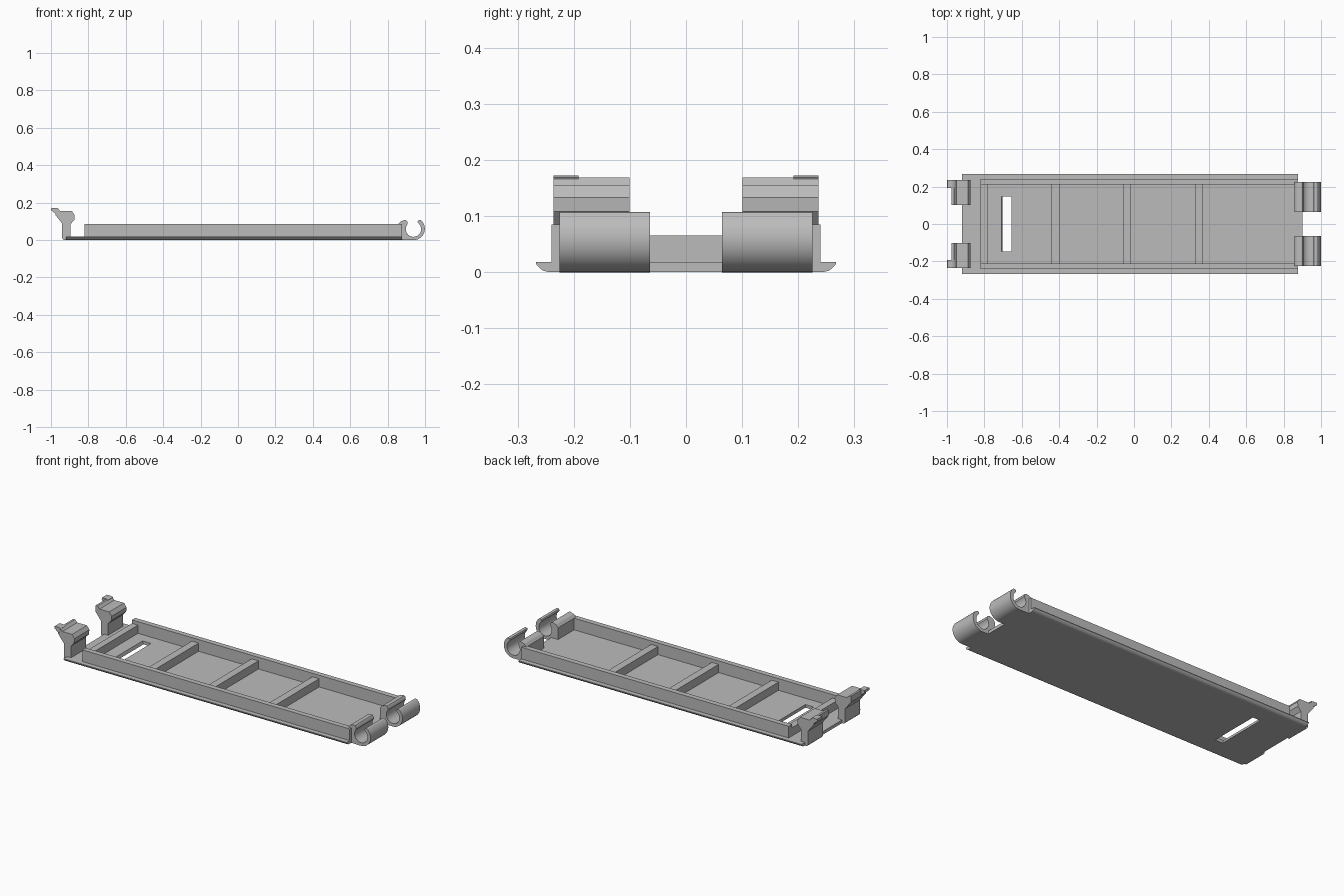
import bpy, bmesh, math

old = bpy.data.objects.get("Cube")
if old:
    bpy.data.objects.remove(old, do_unlink=True)

GREY = (0.5, 0.5, 0.5, 1)
mat = bpy.data.materials.new("plain grey")
mat.use_nodes = True
mat.diffuse_color = GREY
mat.node_tree.nodes["Principled BSDF"].inputs["Base Color"].default_value = GREY


def prism(name, profile, lo, hi, axis):
    """Extrude a 2D profile: axis 'y' takes (x, z) points, axis 'x' takes (y, z)."""
    def place(p, t):
        return (p[0], t, p[1]) if axis == "y" else (t, p[0], p[1])
    bm = bmesh.new()
    rings = [[bm.verts.new(place(p, t)) for p in profile] for t in (lo, hi)]
    bm.faces.new(rings[0])
    bm.faces.new(rings[1])
    n = len(profile)
    for i in range(n):
        j = (i + 1) % n
        bm.faces.new((rings[0][i], rings[0][j], rings[1][j], rings[1][i]))
    bmesh.ops.recalc_face_normals(bm, faces=bm.faces)
    me = bpy.data.meshes.new(name)
    bm.to_mesh(me)
    bm.free()
    me.materials.append(mat)
    ob = bpy.data.objects.new(name, me)
    bpy.context.collection.objects.link(ob)
    return ob


def box(name, x0, x1, y0, y1, z0, z1):
    return prism(name, [(x0, z0), (x1, z0), (x1, z1), (x0, z1)], y0, y1, "y")


def arc(cx, cz, r, a0, a1, n):
    angles = [math.radians(a0 + (a1 - a0) * i / n) for i in range(n + 1)]
    return [(cx + r * math.cos(a), cz + r * math.sin(a)) for a in angles]


def smooth(ob):
    bpy.ops.object.select_all(action="DESELECT")
    ob.select_set(True)
    bpy.context.view_layer.objects.active = ob
    bpy.ops.object.shade_smooth_by_angle(angle=math.radians(30))


FLOOR = 0.018

# Base plate with rounded lower long edges
half = [(0.267, FLOOR), (0.267, 0.014), (0.261, 0.007), (0.254, 0.002), (0.245, 0)]
base = prism("base_plate", half + [(-y, z) for y, z in reversed(half)], -0.92, 0.877, "x")

# Slot through the plate, with one sloping wall
cutter = prism("slot_cutter", [(-0.70, -0.01), (-0.655, -0.01), (-0.655, 0.03), (-0.713, 0.03)],
               -0.147, 0.147, "y")
cutter.hide_render = True
cutter.hide_viewport = True
cut = base.modifiers.new("slot", "BOOLEAN")
cut.operation = "DIFFERENCE"
cut.object = cutter
cut.solver = "EXACT"
bpy.context.view_layer.update()
mesh = bpy.data.meshes.new_from_object(base.evaluated_get(bpy.context.evaluated_depsgraph_get()))
base.modifiers.clear()
base.data = mesh
bpy.data.objects.remove(cutter, do_unlink=True)

# Tongue of floor between the clips
box("floor_tongue", 0.87, 0.9, -0.07, 0.07, 0, FLOOR)

# Cross ribs
for i, (x0, x1) in enumerate([(-0.82, -0.782), (-0.44, -0.397), (-0.06, -0.017), (0.325, 0.368)]):
    box(f"cross_rib_{i + 1}", x0, x1, -0.212, 0.212, 0.01, 0.065)

# Clip: open round hook joined to an upright post
clip = ([(0.857, 0.085), (0.857, FLOOR), (0.875, 0)]
        + arc(0.938, 0.06, 0.061, -90, 48, 14)
        + [(0.972, 0.107), (0.963, 0.104), (0.960, 0.096)]
        + arc(0.938, 0.058, 0.041, 48, -222, 24)
        + [(0.906, 0.097), (0.900, 0.105), (0.892, 0.107), (0.870, 0.100)])

# Latch: post that flares into a head with a forward lip
latch = [(-0.932, 0), (-0.895, 0), (-0.895, 0.085), (-0.875, 0.108), (-0.873, 0.133),
         (-0.888, 0.154), (-0.95, 0.154), (-0.963, 0.168), (-0.975, 0.168),
         (-0.977, 0.135), (-0.94, 0.088), (-0.94, 0.008)]
tab = [(-0.972, 0.138), (-0.96, 0.168), (-0.972, 0.172), (-0.998, 0.172), (-1.0, 0.160)]

# Rails, clips and latches on both sides
for side, s in (("left", 1), ("right", -1)):
    def span(a, b):
        return sorted((s * a, s * b))
    box(f"{side}_rail", -0.82, 0.877, *span(0.21, 0.24), 0.01, 0.085)
    smooth(prism(f"{side}_clip", clip, *span(0.064, 0.225), "y"))
    prism(f"{side}_latch", latch, *span(0.101, 0.236), "y")
    prism(f"{side}_latch_tab", tab, *span(0.192, 0.2365), "y")
